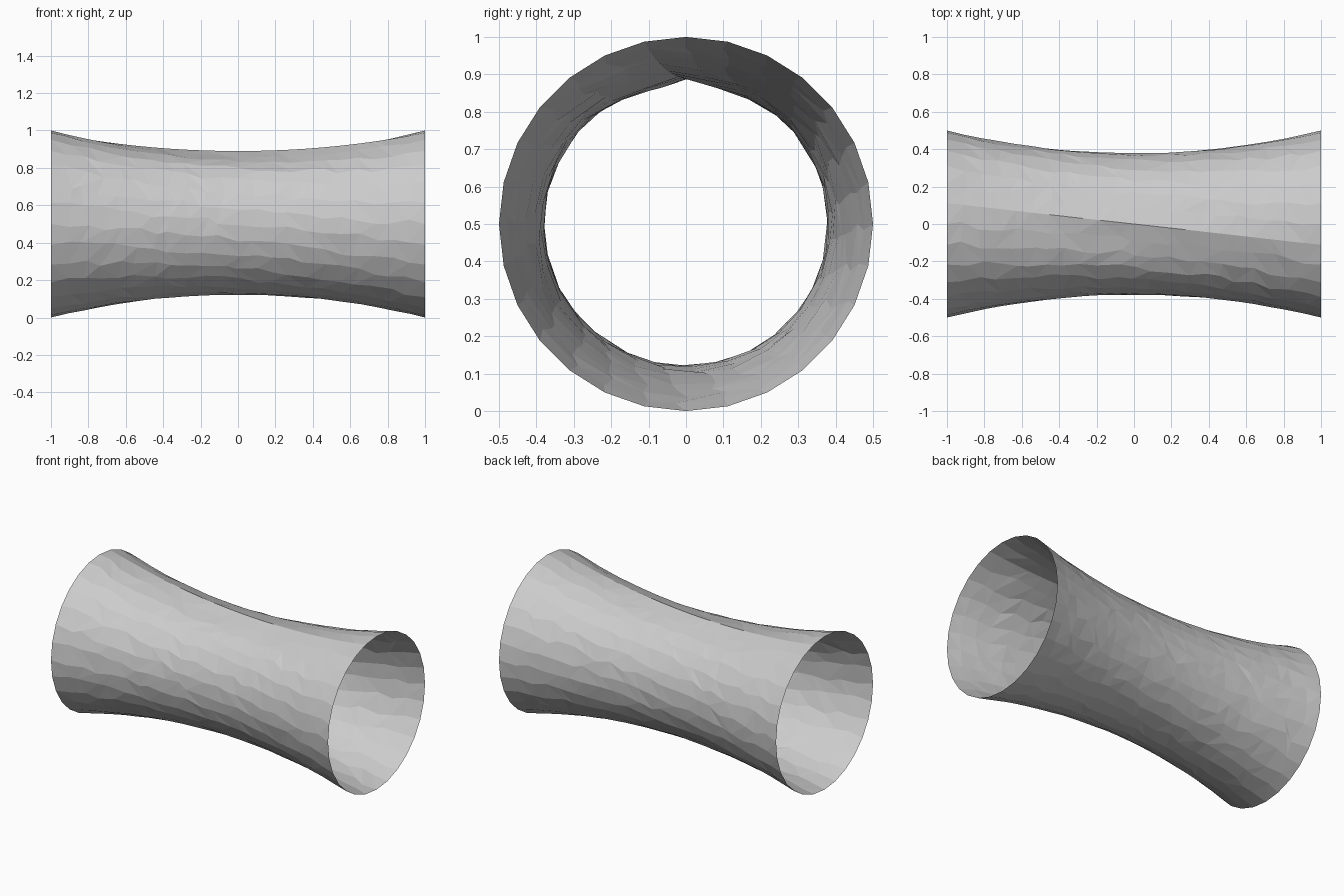
import bpy, bmesh, math, random

if "Cube" in bpy.data.objects:
    bpy.data.objects.remove(bpy.data.objects["Cube"])

random.seed(4)
SIDES, ROWS = 28, 22
STEP = 2 * math.pi / SIDES
END_R, WAIST_R = 0.5, 0.379

# ridge along the top seam: radius offset by number of sides from the seam
RIDGE = {0: 0.011, 1: -0.008, 2: -0.006}


def ring(bm, row):
    """One ring of the tube, slightly twisted and irregular between the rims."""
    t = -1 + 2 * row / ROWS
    rim = row in (0, ROWS)
    twist = STEP * (1.25 * t - 0.25 * t ** 3)
    verts = []
    for k in range(SIDES):
        from_seam = min(k, SIDES - k)
        loose = not rim and from_seam > 0
        x = t + (random.uniform(-0.025, 0.025) if loose else 0)
        a = k * STEP + twist + (random.uniform(-0.2, 0.2) * STEP if loose else 0)
        r = WAIST_R + (END_R - WAIST_R) * x * x
        r += RIDGE.get(from_seam, 0) * (1 - t * t)
        if loose:
            r += random.uniform(-0.0015, 0.0015)
        verts.append(bm.verts.new((x, -r * math.sin(a), 0.5 + r * math.cos(a))))
    return verts


# open waisted tube with irregular triangular facets
bm = bmesh.new()
rings = [ring(bm, i) for i in range(ROWS + 1)]
for lo, hi in zip(rings, rings[1:]):
    for k in range(SIDES):
        n = (k + 1) % SIDES
        a, b, c, d = lo[k], hi[k], hi[n], lo[n]
        tris = random.choice((((a, b, c), (a, c, d)), ((a, b, d), (b, c, d))))
        for tri in tris:
            bm.faces.new(tri)
bm.normal_update()
f = next(iter(bm.faces))
centre = f.calc_center_median()
if f.normal.y * centre.y + f.normal.z * (centre.z - 0.5) < 0:
    bmesh.ops.reverse_faces(bm, faces=bm.faces[:])

mesh = bpy.data.meshes.new("waisted_tube")
bm.to_mesh(mesh)
bm.free()
bpy.context.collection.objects.link(bpy.data.objects.new("waisted_tube", mesh))
